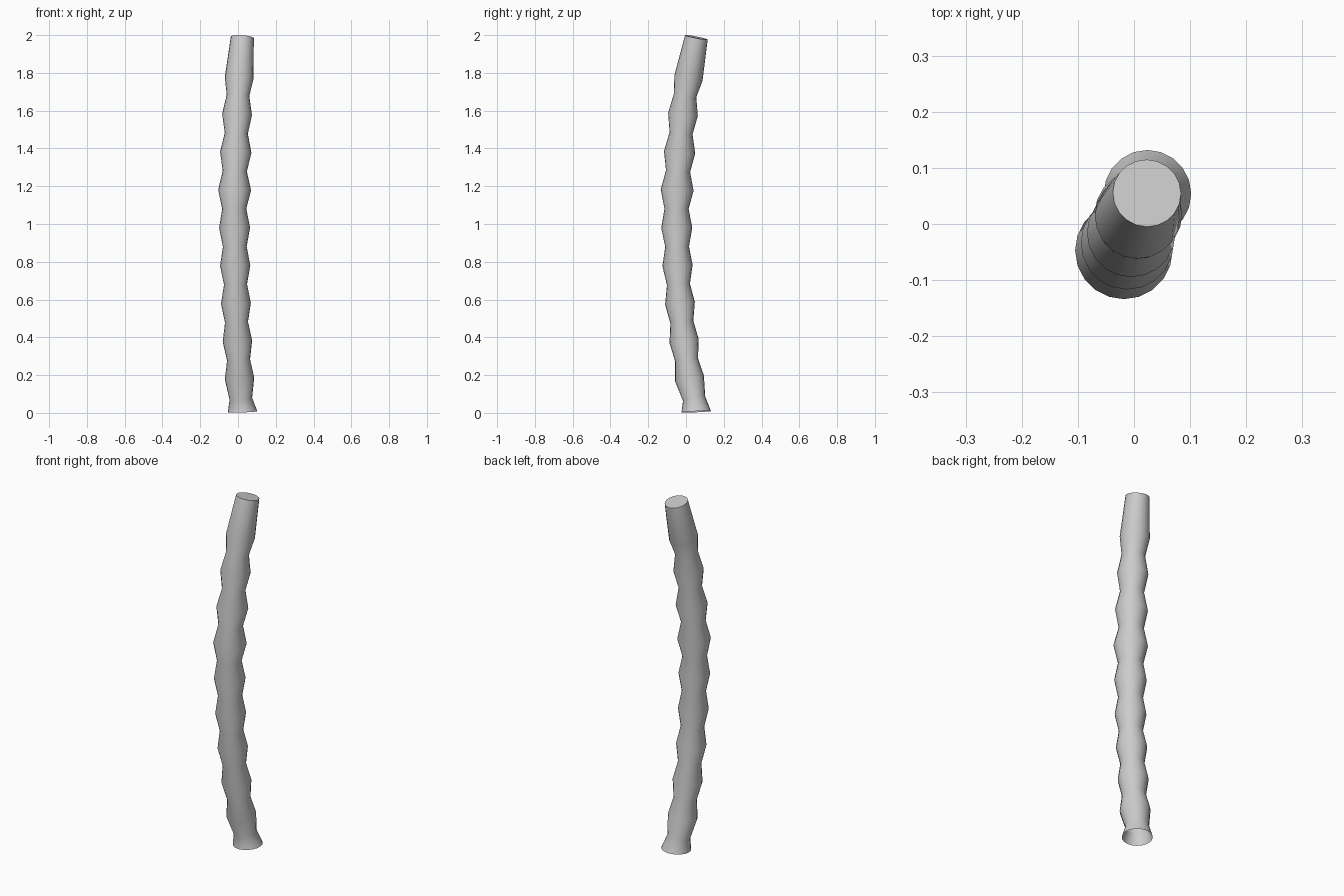
import bpy, bmesh, math
from mathutils import Vector

if "Cube" in bpy.data.objects:
    bpy.data.objects.remove(bpy.data.objects["Cube"])

SIDES = 20
# Ring centre x, y, z and radius, from the flared foot to the cut tip
RINGS = [
    (.024, .054, .006, .078), (.015, .043, .075, .060),
    (.008, .018, .183, .078), (.003, .003, .280, .061),
    (-.003, -.010, .380, .078), (-.008, -.022, .480, .061),
    (-.011, -.032, .580, .079), (-.013, -.040, .680, .061),
    (-.015, -.045, .780, .080), (-.017, -.047, .880, .063),
    (-.018, -.049, .980, .082), (-.020, -.050, 1.080, .064),
    (-.018, -.047, 1.180, .087), (-.017, -.042, 1.280, .064),
    (-.012, -.034, 1.380, .083), (-.009, -.026, 1.480, .061),
    (-.005, -.016, 1.580, .079), (0, -.005, 1.680, .060),
    (.006, .013, 1.773, .076), (.023, .055, 1.988, .061),
]
centres = [Vector(r[:3]) for r in RINGS]


def ring_point(i, a):
    """Point on a ring lying square to the bent centre line."""
    d = centres[min(i + 1, len(RINGS) - 1)] - centres[max(i - 1, 0)]
    k = 0.3 if i == 0 else 1.0          # the foot stays almost level
    n = Vector((d.x * k, d.y * k, d.z)).normalized()
    u = Vector((1, 0, 0))
    u = (u - n * u.dot(n)).normalized()
    v = n.cross(u)
    return centres[i] + RINGS[i][3] * (u * math.cos(a) + v * math.sin(a))


# Knobbly curved stem: open at the foot, capped at the tip
bm = bmesh.new()
loops = [[bm.verts.new(ring_point(i, 2 * math.pi * s / SIDES)) for s in range(SIDES)]
         for i in range(len(RINGS))]
for lo, hi in zip(loops, loops[1:]):
    for s in range(SIDES):
        t = (s + 1) % SIDES
        bm.faces.new((lo[s], lo[t], hi[t], hi[s]))
bm.faces.new(loops[-1])
mesh = bpy.data.meshes.new("stem")
bm.to_mesh(mesh)
bm.free()
stem = bpy.data.objects.new("stem", mesh)
bpy.context.collection.objects.link(stem)
bpy.context.view_layer.objects.active = stem
stem.select_set(True)
bpy.ops.object.shade_smooth_by_angle(angle=math.radians(35))
